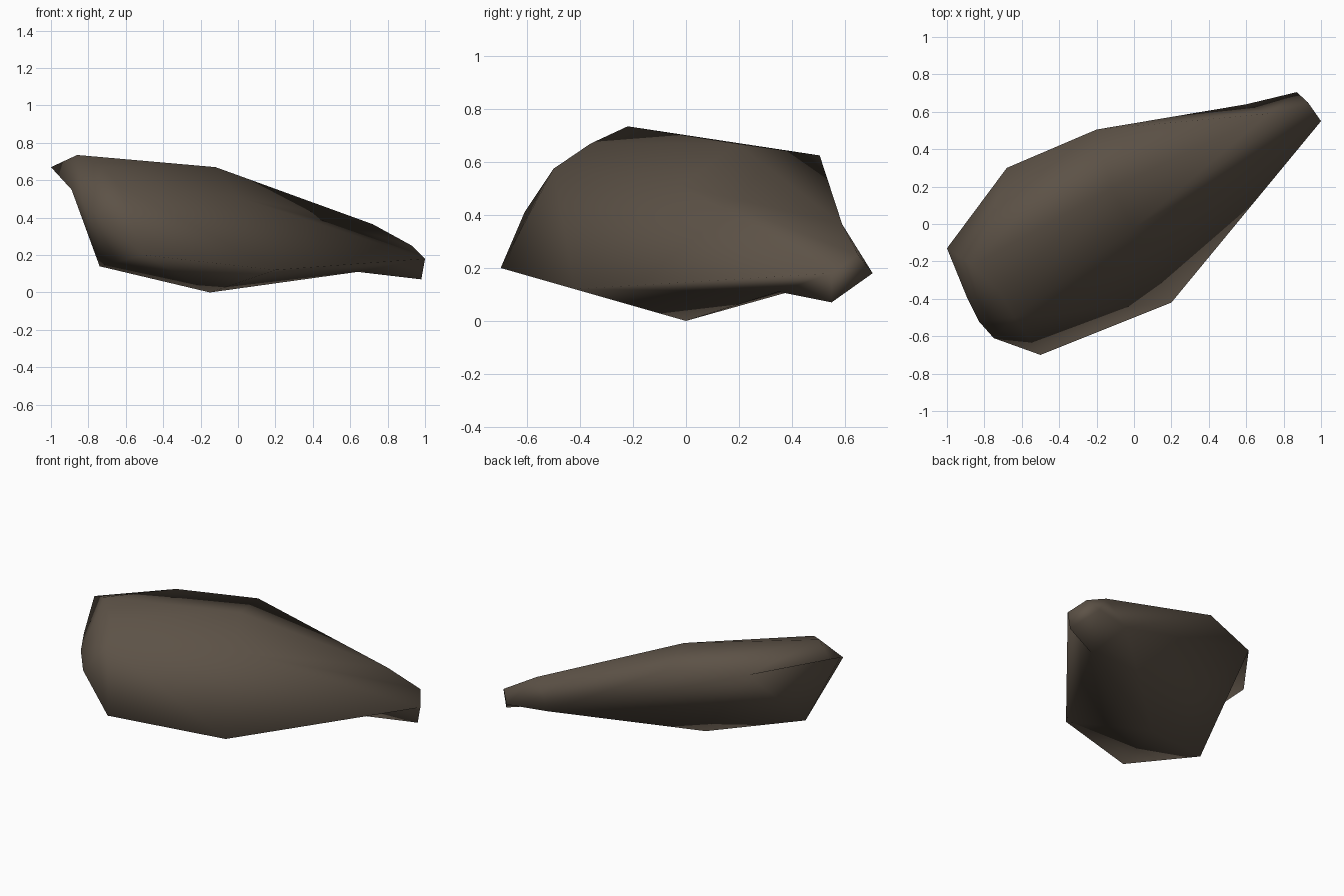
import bpy
import bmesh

cube = bpy.data.objects.get("Cube")
if cube:
    bpy.data.objects.remove(cube, do_unlink=True)

# Stone colour
stone = bpy.data.materials.new("dark brown stone")
stone.use_nodes = True
colour = (0.108, 0.084, 0.062, 1)
stone.diffuse_color = colour
bsdf = next(n for n in stone.node_tree.nodes if n.type == 'BSDF_PRINCIPLED')
bsdf.inputs["Base Color"].default_value = colour
bsdf.inputs["Roughness"].default_value = 0.9

# Convex corners of the boulder, grouped by area
blunt_end = [(-.86, -.22, .735), (-.89, -.4, .55), (-.83, -.52, .49),
             (-.75, -.61, .41), (-.64, -.5, .575), (-.72, -.36, .67)]
crown = [(-.68, .3, .64), (-.2, .505, .625), (-.12, .19, .67), (0, -.02, .51)]
underside = [(-.5, -.7, .2), (.2, -.42, .12), (-.15, 0, 0), (-.74, -.24, .14)]
tail = [(.72, .59, .365), (1, .55, .18), (.6, .64, .18)]

# Corners that are moved after wrapping, which leaves hollows: start, end
moved = [((-.847, -.203, .655), (-1, -.13, .67)),  # beak on the blunt end
         ((.64, .33, .05), (.64, .35, .11)),       # hollow under the tail
         ((.875, .538, .148), (.98, .55, .07)),    # toe of the tail
         ((.93, .605, .25), (.93, .65, .25)),      # flared back of the tail
         ((.87, .63, .18), (.87, .705, .18))]

# Wrap the corners in a faceted shell
bm = bmesh.new()
for point in blunt_end + crown + underside + tail:
    bm.verts.new(point)
movers = [(bm.verts.new(start), end) for start, end in moved]
bmesh.ops.convex_hull(bm, input=bm.verts[:])
bmesh.ops.recalc_face_normals(bm, faces=bm.faces[:])

# Move the corners, then drop any that the shell swallowed
for vert, end in movers:
    vert.co = end
bmesh.ops.delete(bm, geom=[v for v in bm.verts if not v.link_faces],
                 context='VERTS')
bm.normal_update()
for face in bm.faces:
    face.smooth = True

mesh = bpy.data.meshes.new("boulder")
bm.to_mesh(mesh)
bm.free()
mesh.materials.append(stone)
boulder = bpy.data.objects.new("boulder", mesh)
bpy.context.collection.objects.link(boulder)
